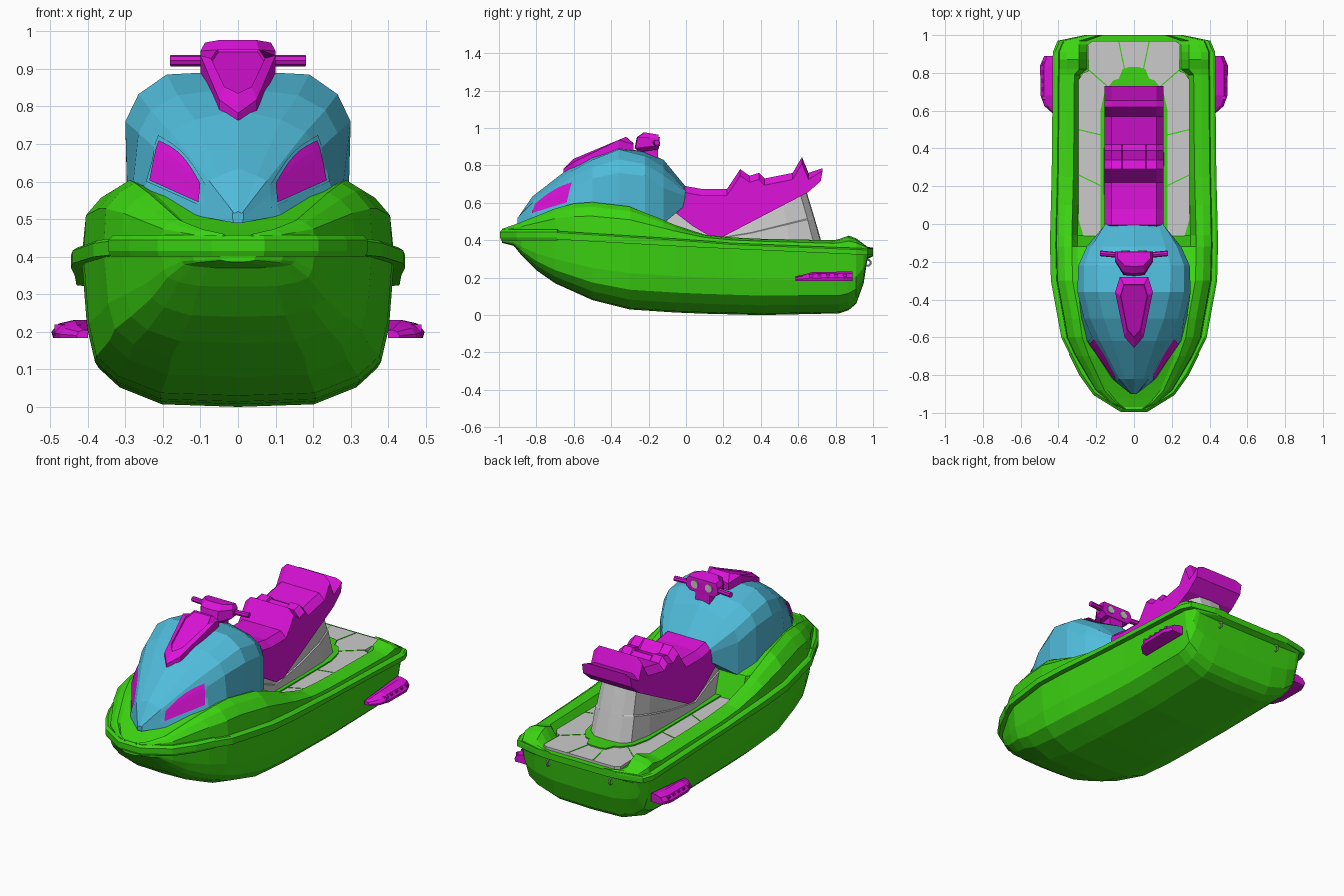
import bpy, bmesh, math
from mathutils import Vector
from mathutils.bvhtree import BVHTree

if "Cube" in bpy.data.objects:
    bpy.data.objects.remove(bpy.data.objects["Cube"])

COLORS = {"green": (.045, .66, .006, 1), "blue": (.08, .50, .70, 1), "magenta": (.72, .006, .70, 1)}
MATS = {}
for n, c in COLORS.items():
    MATS[n] = bpy.data.materials.new(n)
    MATS[n].diffuse_color = c


def make(name, verts, faces, color=None):
    bm = bmesh.new()
    vs = [bm.verts.new(v) for v in verts]
    for f in faces:
        bm.faces.new([vs[i] for i in f])
    bmesh.ops.recalc_face_normals(bm, faces=bm.faces)
    me = bpy.data.meshes.new(name)
    bm.to_mesh(me)
    bm.free()
    ob = bpy.data.objects.new(name, me)
    bpy.context.collection.objects.link(ob)
    if color:
        me.materials.append(MATS[color])
    return ob


def loft(name, rings, color=None):
    n, m = len(rings[0]), len(rings)
    faces = [(r*n+i, r*n+(i+1) % n, (r+1)*n+(i+1) % n, (r+1)*n+i) for r in range(m-1) for i in range(n)]
    faces += [tuple(range(n)), tuple(range((m-1)*n, m*n))]
    return make(name, [p for r in rings for p in r], faces, color)


def sym(half):
    """Complete a half ring of 3D points whose first and last lie on x = 0."""
    return half + [(-x, y, z) for x, y, z in half[-2:0:-1]]


def box(name, a, b, color=None):
    (x0, y0, z0), (x1, y1, z1) = a, b
    return loft(name, [[(x0, y0, z), (x1, y0, z), (x1, y1, z), (x0, y1, z)] for z in (z0, z1)], color)


def slab(name, outline, z0, z1, color=None):
    return loft(name, [[(x, y, z) for x, y in outline] for z in (z0, z1)], color)


def interp(t, pts):
    if t <= pts[0][0]:
        return pts[0][1]
    for (a, u), (b, v) in zip(pts, pts[1:]):
        if t <= b:
            return u + (v-u)*(t-a)/(b-a)
    return pts[-1][1]


# Hull: keel, rub rail, gunwale and sunken foot well in one loft
WIDTH = [(-.985, .05), (-.95, .13), (-.88, .22), (-.7, .335), (-.6, .385), (-.3, .44), (-.1, .445), (.3, .435),
         (.91, .43), (.97, .405), (1, .26)]
KEEL = [(-1, .39), (-.92, .37), (-.88, .32), (-.8, .24), (-.7, .17), (-.5, .08), (-.3, .03), (0, .01), (.4, 0),
        (.85, .01), (.91, .06), (.95, .17), (.97, .30), (1, .315)]
RAIL_LOW = [(-1, .40), (-.7, .405), (0, .365), (1, .32)]
RAIL_TOP = [(-1, .44), (-.7, .45), (0, .405), (.25, .385), (1, .355)]
GUNWALE = [(-1, .455), (-.9, .49), (-.7, .57), (-.55, .61), (-.3, .58), (-.1, .50), (0, .455), (.1, .43),
           (.3, .41), (.8, .40), (.87, .425), (.91, .41), (.97, .365), (1, .36)]
LOWER = [(0, 0), (.5, .02), (.78, .15), (.92, .30), (.97, .55), (1, 1)]


def hull_ring(y):
    w, k, r0, r1, g = (interp(y, t) for t in (WIDTH, KEEL, RAIL_LOW, RAIL_TOP, GUNWALE))
    s = min(1, w/.4)
    f = g-.01 if y < -.1 else interp(y, [(-.06, .36), (.9, .352)])
    inner = w-.145*s if y < .81 else min(.25, w-.145*s)
    gx = w-.115*s if y < .81 else min(.29, w-.115*s)
    half = [((w-.03*s)*a, y, k+(r0-k)*b) for a, b in LOWER]
    half += [(w, y, r0), (w, y, r1-.008), (w-.012*s, y, r1), (w-.03*s, y, r1), (w-.035*s, y, r1+(g-r1)*.55),
             (w-.075*s, y, r1+(g-r1)*.85), (gx, y, g), (inner, y, f), (0, y, f)]
    return sym(half)


loft("hull", [hull_ring(y) for y in (-.985, -.95, -.92, -.88, -.8, -.7, -.6, -.5, -.3, -.12, -.06, .1, .25, .4, .6,
                                     .79, .82, .87, .91, .95, .97, 1)], "green")

# Bow bumper following the rail
half_path = [(.345, -.69), (.29, -.80), (.215, -.905), (.07, -.995)]
path = half_path + [(-x, y) for x, y in half_path[::-1]]
bump = []
for x, y in path:
    d = Vector((x, y+.6)).normalized()*.035
    bump.append([(x-d.x, y-d.y, .41), (x-d.x*.2, y-d.y*.2, .40), (x, y, .415), (x, y, .445),
                 (x-d.x*.4, y-d.y*.4, .458), (x-d.x, y-d.y, .455)])
loft("bow_bumper", bump, "green")

# Deck mat, seams and trim around the seat base
mat_half = [(.22, -.10), (.26, -.09), (.295, .03), (.295, .76), (.27, .80), (.24, .81), (.245, .95), (.22, .968)]
slab("deck_mat", mat_half + [(-x, y) for x, y in mat_half[::-1]], .34, .367)
trim = [(.178, -.1), (.178, .60), (.155, .70), (.11, .76), (.08, .77), (.06, .82), (.03, .83)]
slab("seat_trim", trim + [(-x, y) for x, y in trim[::-1]], .345, .374, "green")
for s in (1, -1):
    for (xa, ya), (xb, yb) in (((.17, .47), (.295, .50)), ((.17, .20), (.295, .26)), ((.13, .72), (.245, .82)),
                               ((.05, .82), (.08, .965))):
        d = Vector((yb-ya, xa-xb)).normalized()*.003
        slab("mat_seam", [(s*(xa+d.x), ya+d.y), (s*(xb+d.x), yb+d.y), (s*(xb-d.x), yb-d.y), (s*(xa-d.x), ya-d.y)],
             .36, .369, "green")

# Front cowl: y, base x z, side x z, shoulder x z, top z
COWL = [(-.90, .012, .49, .015, .505, .01, .515, .52),
        (-.82, .115, .51, .09, .57, .05, .615, .635),
        (-.62, .25, .58, .212, .68, .115, .765, .79),
        (-.50, .28, .59, .265, .73, .16, .83, .85),
        (-.36, .295, .57, .30, .76, .19, .885, .895),
        (-.22, .295, .54, .295, .745, .195, .85, .875),
        (-.12, .25, .49, .25, .68, .165, .79, .83),
        (0, .14, .59, .15, .635, .13, .665, .685)]
cowl = loft("cowl", [sym([(0, y, bz), (bx, y, bz), (mx, y, mz), ((mx+sx)/2+.02*min(1, mx*4), y, (mz+sz)/2+.01),
                          (sx, y, sz), (0, y, tz)]) for y, bx, bz, mx, mz, sx, sz, tz in COWL], "blue")

# Headlights and their frames, laid on the cowl surface
bm = bmesh.new()
bm.from_mesh(cowl.data)
bmesh.ops.triangulate(bm, faces=bm.faces)
tree = BVHTree.FromBMesh(bm)
bm.free()


def patch(name, corners, lift, side, color):
    a, b, c, d = map(Vector, corners)
    n = Vector((.8, -.5, .3)).normalized()
    nu, nv = 8, 5
    pts = []
    for i in range(nu+1):
        for j in range(nv+1):
            u, v = i/nu, j/nv
            p = a.lerp(d, u).lerp(b.lerp(c, u), v)
            p.z += .02*v*math.sin(u*math.pi)
            hit = tree.ray_cast(p+n*.3, -n)[0]
            p = (hit or p) + n*lift
            pts.append((p.x*side, p.y, p.z))
    q = nv+1
    make(name, pts, [(i*q+j, i*q+j+1, (i+1)*q+j+1, (i+1)*q+j) for i in range(nu) for j in range(nv)], color)


lens = [(.105, -.825, .545), (.09, -.80, .592), (.212, -.61, .71), (.24, -.64, .605)]
mid = sum((Vector(p) for p in lens), Vector())/4
for s in (1, -1):
    patch("headlight_frame", [mid+(Vector(p)-mid)*1.17 for p in lens], .003, s, "blue")
    patch("headlight", lens, .007, s, "magenta")

# Windscreen on the hood, with a shallow inset panel
ws = [(0, -.655, .782), (.05, -.60, .818), (.10, -.36, .936), (.075, -.28, .912), (0, -.28, .918)]
ring = sym(ws)
inn = [(x*.72, -.44+(y+.44)*.75, .895+(y*.75-.11+.44)*.42+.008) for x, y, z in ring]
low = [(x*.96, -.44+(y+.44)*.98, z-.008) for x, y, z in inn]
loft("windscreen", [[(x, y, z-.09) for x, y, z in ring], ring, inn, low], "magenta")

# Handlebar console, post, grips and gauges
con = [(0, -.275), (.055, -.27), (.10, -.20), (.10, -.145), (0, -.145)]
loft("console", [sym([(x*f, -.15+(y+.15)*g, z+(y+.15)*h) for x, y in con])
                 for f, g, z, h in ((.75, .8, .885, .1), (1, 1, .905, .1), (1, .9, .945, -.05), (.88, .6, .965, -.1))],
     "magenta")
box("steering_post", (-.045, -.225, .80), (.045, -.15, .90), "magenta")
loft("hood_nose", [sym([(0, -.27+dy, z), (.04*f, -.27+dy, z), (.04*f, -.19, z), (0, -.19, z)])
                   for f, dy, z in ((.4, .03, .84), (1.3, 0, .90))], "magenta")


def rod(name, a, b, r, n, color=None):
    a, b = Vector(a), Vector(b)
    q = (b-a).to_track_quat('Z', 'Y')
    loft(name, [[p + q @ Vector((r*math.cos(t*math.tau/n), r*math.sin(t*math.tau/n), 0)) for t in range(n)]
                for p in (a, b)], color)


for s in (1, -1):
    rod("handle_grip", (s*.08, -.165, .922), (s*.18, -.155, .922), .015, 8, "magenta")
    rod("gauge", (s*.045, -.16, .928), (s*.045, -.140, .928), .023, 12)
    # Stern tow eyes
    bpy.ops.mesh.primitive_torus_add(location=(s*.2, .972, .28), rotation=(0, math.pi/2, 0), major_radius=.016,
                                     minor_radius=.005, major_segments=12, minor_segments=6)
    bpy.context.object.name = "tow_eye"

# Seat base: stepped, leaning pedestal
UNDER = [(-.12, .61), (0, .55), (.13, .45), (.2, .45), (.66, .67)]
base = [(0, .735), (.08, .73), (.13, .69), (.155, .56), (.16, .35), (.16, .13), (.15, 0), (.14, -.12), (0, -.12)]
rings = []
for t, w in ((0, 1), (.5, .95), (.52, .91), (1, .85)):
    r = []
    for x, y in base:
        y2 = y-.09*t*max(0, (y-.4)/.33)
        r.append((x*w, y2, .355+(interp(y2, UNDER)-.355)*t))
    rings.append(sym(r))
loft("seat_base", rings)

# Seat: side profile swept across, with soft edges and a notch in the middle
TOP = [(-.08, .58), (-.005, .69), (.08, .675), (.22, .675), (.29, .78), (.34, .745), (.39, .76), (.42, .73),
       (.57, .76), (.62, .845), (.655, .76), (.73, .785)]
BOTTOM = [(.72, .715), (.65, .655), (.2, .42), (.13, .42), (.03, .48)]
rings = []
for x, drop, notch in ((-.155, .035, 0), (-.12, 0, 0), (-.065, 0, 0), (-.06, 0, .015), (.06, 0, .015),
                       (.065, 0, 0), (.12, 0, 0), (.155, .035, 0)):
    rings.append([(x, y, z-(drop if 0 < i < 11 else drop*.4)-(notch if 5 <= i <= 6 else 0))
                  for i, (y, z) in enumerate(TOP)] + [(x, y, z) for y, z in BOTTOM])
loft("seat", rings, "magenta")

# Side sponsons with ribs
spon = [(.40, .585), (.43, .585), (.475, .625), (.495, .68), (.497, .84), (.475, .89), (.40, .89)]
for s in (1, -1):
    loft("sponson", [[(s*(.40+(x-.40)*f), y, z+h*min(1, (y-.585)/.1)) for x, y in spon]
                     for f, z, h in ((.95, .183, 0), (1, .19, .01), (.8, .2, .022), (.35, .205, .027))], "magenta")
    for i in range(5):
        y = .66+i*.045
        box("sponson_rib", (s*.42, y, .19), (s*.488, y+.018, .219), "magenta")

for m in bpy.data.materials:
    if m.users and not m.is_grease_pencil:
        m.use_nodes = True
        m.node_tree.nodes["Principled BSDF"].inputs["Base Color"].default_value = m.diffuse_color
